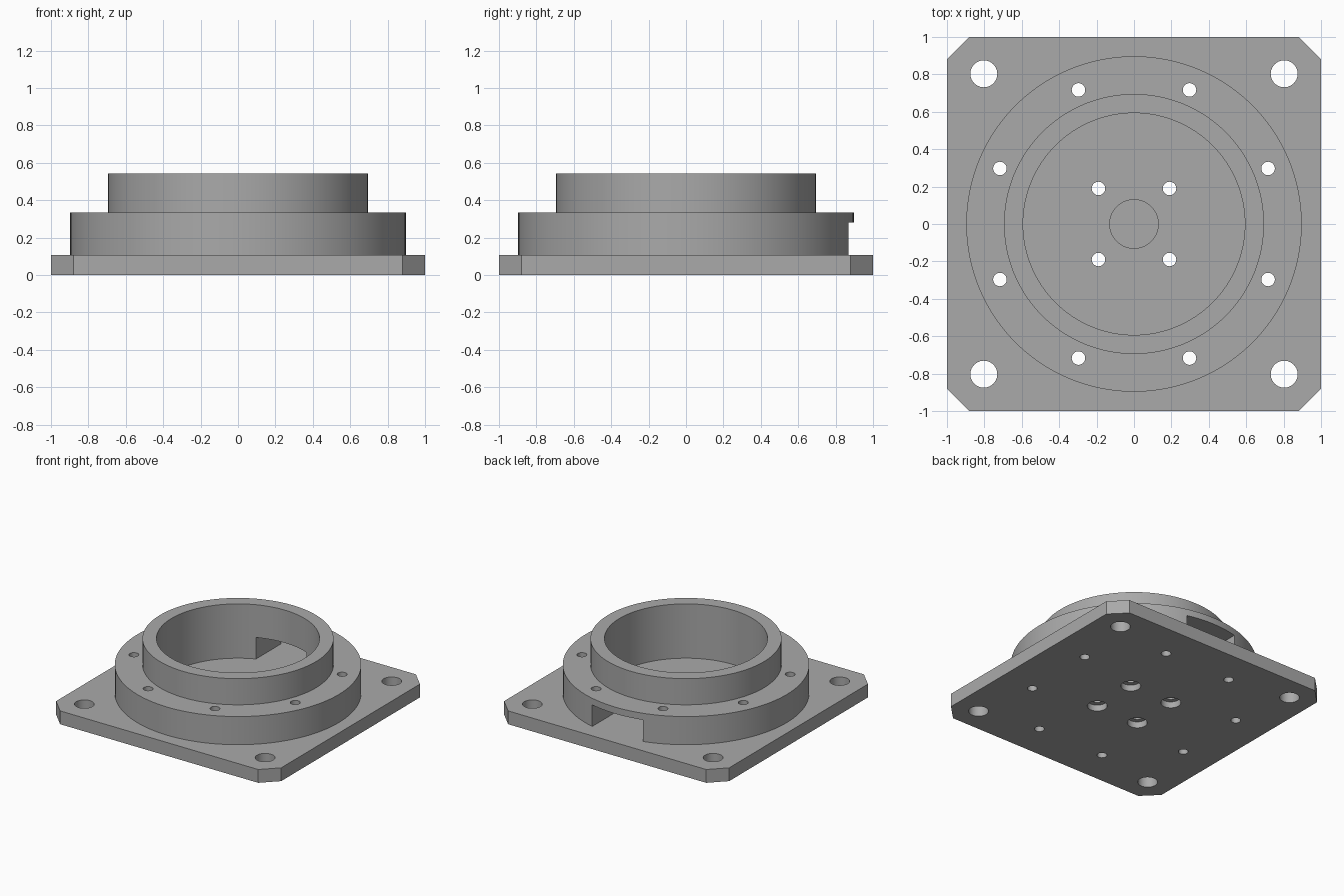
import bpy, bmesh
from math import radians, sin, cos, pi
from mathutils import Matrix, Vector

cube = bpy.data.objects.get("Cube")
if cube:
    bpy.data.objects.remove(cube, do_unlink=True)

PLATE_TOP, STEP_TOP, RIM_TOP = 0.107, 0.333, 0.543

grey = bpy.data.materials.new("plain_grey")
grey.use_nodes = True
colour = (0.4, 0.4, 0.4, 1)
grey.diffuse_color = colour
grey.node_tree.nodes["Principled BSDF"].inputs["Base Color"].default_value = colour


def make_object(name, bm):
    bmesh.ops.recalc_face_normals(bm, faces=bm.faces)
    mesh = bpy.data.meshes.new(name)
    bm.to_mesh(mesh)
    bm.free()
    mesh.materials.append(grey)
    obj = bpy.data.objects.new(name, mesh)
    bpy.context.collection.objects.link(obj)
    return obj


def activate(obj):
    bpy.ops.object.select_all(action='DESELECT')
    obj.select_set(True)
    bpy.context.view_layer.objects.active = obj


def cylinders(centres, radius, low, high, sides=40):
    """Upright cylinders in one mesh, used as drill bits."""
    bm = bmesh.new()
    for x, y in centres:
        bmesh.ops.create_cone(bm, cap_ends=True, segments=sides, radius1=radius,
                              radius2=radius, depth=high - low,
                              matrix=Matrix.Translation((x, y, (low + high) / 2)))
    return make_object("cutter", bm)


def cut(target, cutter):
    cutter.hide_render = True
    activate(target)
    mod = target.modifiers.new("cut", 'BOOLEAN')
    mod.operation, mod.solver, mod.object = 'DIFFERENCE', 'EXACT', cutter
    bpy.ops.object.modifier_apply(modifier=mod.name)
    bpy.data.objects.remove(cutter, do_unlink=True)


def square(offset):
    return [(x, y) for x in (-offset, offset) for y in (-offset, offset)]


bolt_circle = [(0.776 * cos((k + 0.5) * pi / 4), 0.776 * sin((k + 0.5) * pi / 4))
               for k in range(8)]

# Base plate: square with chamfered corners
bm = bmesh.new()
outline = [(1, 0.88), (0.88, 1), (-0.88, 1), (-1, 0.88),
           (-1, -0.88), (-0.88, -1), (0.88, -1), (1, -0.88)]
face = bm.faces.new([bm.verts.new((x, y, 0)) for x, y in outline])
top = bmesh.ops.extrude_face_region(bm, geom=[face])["geom"]
bmesh.ops.translate(bm, vec=(0, 0, PLATE_TOP),
                    verts=[v for v in top if isinstance(v, bmesh.types.BMVert)])
base_plate = make_object("base_plate", bm)

# Plate holes: corners, bolt circle, counterbored centre screws, blind pocket
cut(base_plate, cylinders(square(0.803), 0.072, -0.1, 0.3))
cut(base_plate, cylinders(bolt_circle, 0.036, -0.1, 0.3))
cut(base_plate, cylinders(square(0.19), 0.036, -0.1, 0.3))
cut(base_plate, cylinders(square(0.19), 0.073, -0.1, 0.05))
cut(base_plate, cylinders([(0, 0)], 0.13, 0.06, 0.3, 64))

# Stepped collar: lathed ring profile
bm = bmesh.new()
profile = [(0.593, PLATE_TOP), (0.897, PLATE_TOP), (0.897, STEP_TOP),
           (0.695, STEP_TOP), (0.695, RIM_TOP), (0.593, RIM_TOP)]
verts = [bm.verts.new((r, 0, z)) for r, z in profile]
edges = [bm.edges.new((verts[i - 1], verts[i])) for i in range(len(verts))]
bmesh.ops.spin(bm, geom=verts + edges, cent=(0, 0, 0), axis=(0, 0, 1),
               angle=2 * pi, steps=128, use_merge=True)
bmesh.ops.remove_doubles(bm, verts=bm.verts, dist=0.0001)
collar = make_object("stepped_collar", bm)

# Collar bolt holes and the cable slot through the back wall
cut(collar, cylinders(bolt_circle, 0.036, 0, 0.4))
bm = bmesh.new()
bmesh.ops.create_cube(bm, size=1, matrix=Matrix.LocRotScale(
    Vector((0, 0.75, 0.18)), None, Vector((0.45, 0.6, 0.2))))
cut(collar, make_object("cutter", bm))

for part in (base_plate, collar):
    activate(part)
    bpy.ops.object.shade_smooth_by_angle(angle=radians(30))
